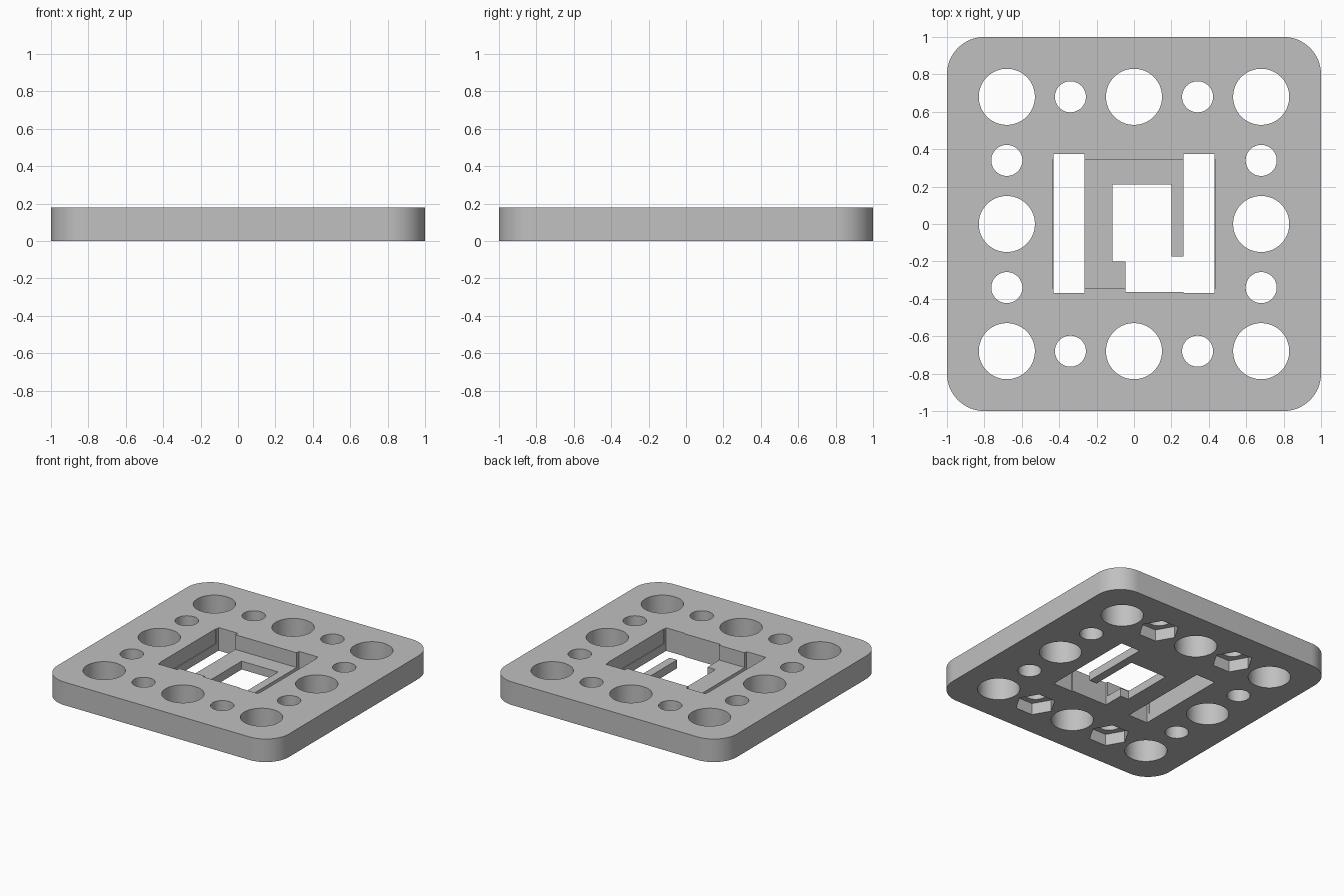
import bpy, bmesh, math

if "Cube" in bpy.data.objects:
    bpy.data.objects.remove(bpy.data.objects["Cube"])

HEIGHT = 0.18
FLOOR = 0.065          # top of the thin centre floor
NUT_DEPTH = 0.09       # depth of the hexagonal recesses
BELOW, ABOVE = -0.1, 0.3

grey = bpy.data.materials.new("plain grey")
grey.use_nodes = True
grey.diffuse_color = (0.53, 0.53, 0.53, 1)
grey.node_tree.nodes["Principled BSDF"].inputs["Base Color"].default_value = (0.53, 0.53, 0.53, 1)


def prism(name, outline, low, high):
    """Upright prism over a counter-clockwise outline."""
    bm = bmesh.new()
    base = bm.faces.new([bm.verts.new((x, y, low)) for x, y in outline])
    top = bmesh.ops.extrude_face_region(bm, geom=[base])["geom"]
    verts = [g for g in top if isinstance(g, bmesh.types.BMVert)]
    bmesh.ops.translate(bm, verts=verts, vec=(0, 0, high - low))
    bmesh.ops.recalc_face_normals(bm, faces=bm.faces)
    mesh = bpy.data.meshes.new(name)
    bm.to_mesh(mesh)
    bm.free()
    mesh.materials.append(grey)
    obj = bpy.data.objects.new(name, mesh)
    bpy.context.collection.objects.link(obj)
    return obj


def circle(x, y, radius, sides):
    step = math.tau / sides
    return [(x + radius * math.cos(i * step), y + radius * math.sin(i * step)) for i in range(sides)]


def rectangle(x0, x1, y0, y1):
    return [(x0, y0), (x1, y0), (x1, y1), (x0, y1)]


def rounded_square(half, radius, steps):
    points = []
    for corner, (sx, sy) in enumerate([(1, 1), (-1, 1), (-1, -1), (1, -1)]):
        for i in range(steps + 1):
            a = (corner + i / steps) * math.pi / 2
            points.append((sx * (half - radius) + radius * math.cos(a),
                           sy * (half - radius) + radius * math.sin(a)))
    return points


# Rounded base plate
plate = prism("mounting_plate", rounded_square(1.0, 0.2, 16), 0, HEIGHT)
cutters = []


def cut(name, outline, low=BELOW, high=ABOVE):
    cutters.append(prism(name, outline, low, high))


# Alternating large and small holes around the border
PITCH = 0.34
for i in range(-2, 3):
    for j in range(-2, 3):
        if max(abs(i), abs(j)) < 2:
            continue
        small = i % 2 or j % 2
        cut("hole_cutter", circle(i * PITCH, j * PITCH, 0.083 if small else 0.15, 64))
        # Hexagonal nut recesses under the small front and back holes
        if i % 2:
            cut("nut_cutter", circle(i * PITCH, j * PITCH, 0.145, 6), BELOW, NUT_DEPTH)

# Centre recess, side slots, window and its front extension
cut("recess_cutter", rectangle(-0.435, 0.435, -0.345, 0.345), FLOOR, ABOVE)
for x0, x1 in ((-0.43, -0.265), (0.265, 0.43)):
    cut("slot_cutter", rectangle(x0, x1, -0.37, 0.375))
cut("window_cutter", rectangle(-0.115, 0.2, -0.2, 0.21))
cut("window_front_cutter", rectangle(-0.045, 0.35, -0.363, -0.175))

# Carve everything out of the plate, then discard the cutters
bpy.context.view_layer.objects.active = plate
plate.select_set(True)
for cutter in cutters:
    mod = plate.modifiers.new("cut", "BOOLEAN")
    mod.operation = "DIFFERENCE"
    mod.solver = "EXACT"
    mod.object = cutter
    bpy.ops.object.modifier_apply(modifier=mod.name)
    bpy.data.objects.remove(cutter)

bpy.ops.object.shade_smooth_by_angle(angle=math.radians(30))
